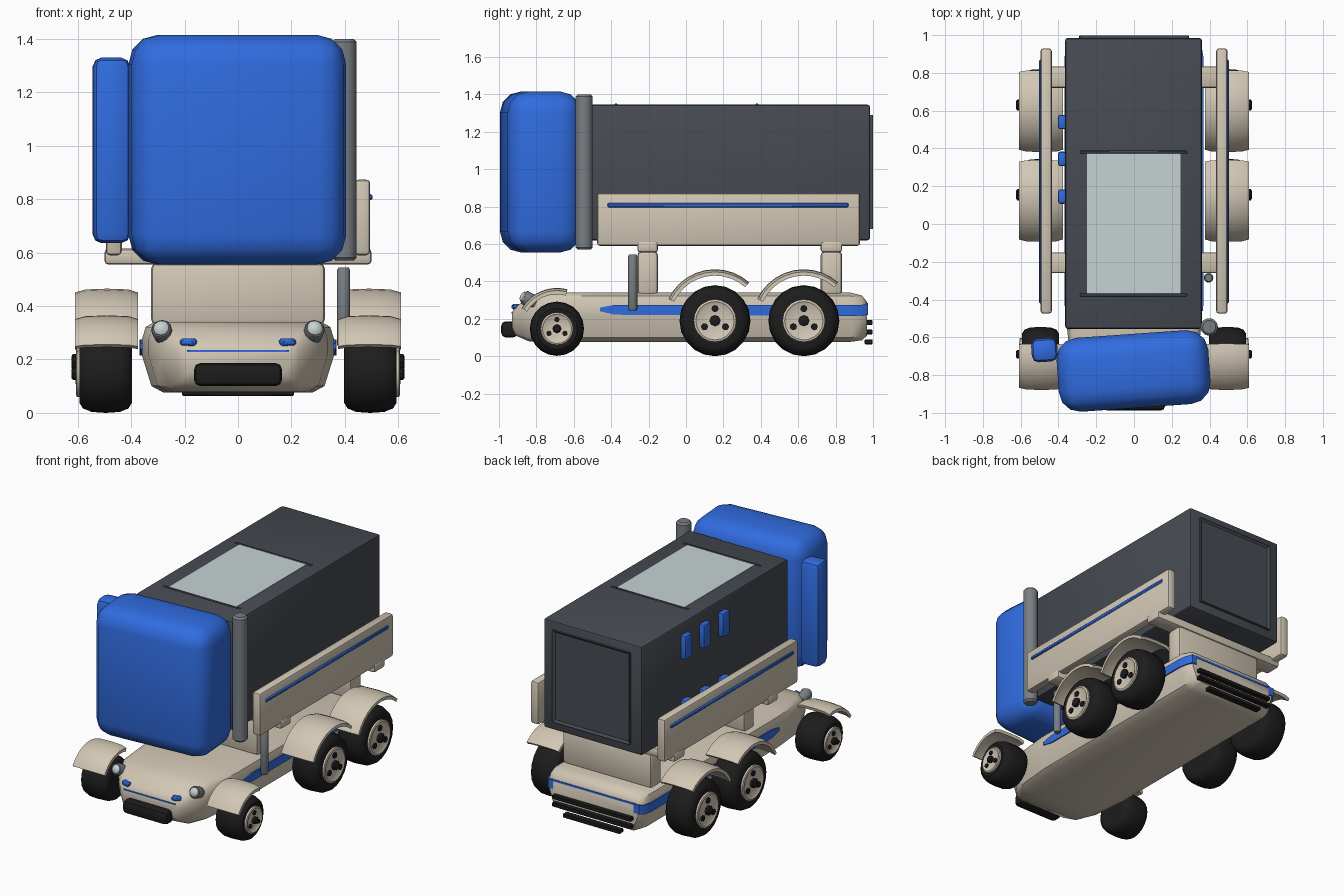
import bpy, bmesh, math
from mathutils import Matrix, Vector

if "Cube" in bpy.data.objects:
    bpy.data.objects.remove(bpy.data.objects["Cube"])

def material(name, r, g, b):
    m = bpy.data.materials.new(name)
    m.diffuse_color = (r, g, b, 1)
    m.use_nodes = True
    m.node_tree.nodes["Principled BSDF"].inputs["Base Color"].default_value = m.diffuse_color
    return m

BLUE = material("blue", 0.03, 0.15, 0.75)
CREAM = material("cream", 0.64, 0.57, 0.46)
DARK = material("dark", 0.062, 0.07, 0.085)
BLACK = material("black", 0.012, 0.012, 0.012)
GLASS = material("glass", 0.57, 0.65, 0.65)
STEEL = material("steel", 0.19, 0.21, 0.23)

def finish(name, bm, mat, loc=(0, 0, 0), rot=(0, 0, 0), angle=40):
    bmesh.ops.recalc_face_normals(bm, faces=bm.faces)
    me = bpy.data.meshes.new(name)
    bm.to_mesh(me)
    bm.free()
    me.materials.append(mat)
    me.shade_smooth()
    me.set_sharp_from_angle(angle=math.radians(angle))
    ob = bpy.data.objects.new(name, me)
    ob.location, ob.rotation_euler = loc, rot
    bpy.context.collection.objects.link(ob)
    return ob

def box(name, x, y, z, mat, bevel=0.012, seg=2, rz=0):
    """Bevelled box from (min, max) ranges."""
    bm = bmesh.new()
    size = [r[1] - r[0] for r in (x, y, z)]
    bmesh.ops.create_cube(bm, size=1, matrix=Matrix.Diagonal((*size, 1)))
    if bevel:
        bmesh.ops.bevel(bm, geom=bm.edges[:], offset=min(bevel, min(size) * .45),
                        segments=seg, profile=0.5, affect='EDGES')
    return finish(name, bm, mat, [sum(r) / 2 for r in (x, y, z)], (0, 0, rz))

def sided(s, a, b):
    return tuple(sorted((s * a, s * b)))

def loft(name, rings, mat, **kw):
    """Skin closed rings in order and cap both ends."""
    bm = bmesh.new()
    rows = [[bm.verts.new(p) for p in ring] for ring in rings]
    n = len(rows[0])
    for a, b in zip(rows, rows[1:]):
        for i in range(n):
            bm.faces.new((a[i], a[(i + 1) % n], b[(i + 1) % n], b[i]))
    bm.faces.new(rows[0])
    bm.faces.new(rows[-1])
    return finish(name, bm, mat, **kw)

def lathe_x(name, profile, mat, y, z, s, n=20):
    """Turn (x, radius) points around an axis along x."""
    ang = [2 * math.pi * i / n for i in range(n)]
    loft(name, [[(s * px, y + r * math.cos(a), z + r * math.sin(a)) for a in ang]
                for px, r in profile], mat)

def pipe(name, x, y, z0, z1, r, mat):
    prof = [(z0, r * .75), (z0 + .012, r), (z1 - .012, r), (z1, r * .75)]
    loft(name, [[(x + q * math.cos(i * math.pi / 10), y + q * math.sin(i * math.pi / 10), z)
                 for i in range(20)] for z, q in prof], mat)

# Lower hull, lofted front to back
def hull_ring(y, w, z0, z1):
    half = [(.78, 0), (.90, .09), (1, .53), (1, .75), (.96, .93), (.87, 1)]
    h = z1 - z0
    pts = [(w * a, z0 + h * b) for a, b in half]
    return [(x, y, z) for x, z in pts] + [(-x, y, z) for x, z in reversed(pts)]

loft("hull", [hull_ring(*r) for r in [
    (-.93, .20, .15, .235), (-.91, .23, .11, .265), (-.84, .29, .08, .315),
    (-.74, .335, .077, .34), (-.5, .36, .077, .34), (.88, .36, .077, .34),
    (.94, .35, .085, .325), (.968, .325, .11, .29)]], CREAM)
box("front_bumper", (-.165, .165), (-.988, -.90), (.10, .187), BLACK, .025)
box("nose_line", (-.19, .19), (-.934, -.92), (.228, .236), BLUE, 0)
box("tail_line", (-.31, .31), (.955, .972), (.272, .284), BLUE, 0)
for i, (w, z) in enumerate([(.29, .18), (.29, .13), (.21, .077)]):
    box(f"rear_bar_{i}", (-w, w), (.955, .998), (z - .013, z + .013), BLACK, .004, 1)

# Blocks and beams that carry the cargo box
for n, y0, y1 in [("front", -.26, -.15), ("rear", .72, .835)]:
    box(n + "_pedestal", (-.325, .325), (y0, y1), (.33, .56), CREAM, .02)
    box(n + "_cross_beam", (-.5, .5), (y0, y1), (.555, .615), CREAM, .015)

# Cargo box with roof window and rear door
box("cargo_box", (-.365, .36), (-.555, .985), (.62, 1.345), DARK, .015)
box("roof_window", (-.25, .245), (-.375, .38), (1.33, 1.347), GLASS, 0)
for y in (-.375, .38):
    box("window_edge", (-.285, .28), (y - .008, y + .008), (1.33, 1.35), DARK, .003, 1)
bm = bmesh.new()
bmesh.ops.create_cube(bm, size=1, matrix=Matrix.Diagonal((.57, .035, .61, 1)))
bm.faces.ensure_lookup_table()
door = [f for f in bm.faces if f.normal.y > .5]
bmesh.ops.inset_region(bm, faces=door, thickness=.02)
bmesh.ops.translate(bm, verts=door[0].verts, vec=(0, -.012, 0))
finish("rear_door", bm, DARK, (0, .981, .985), angle=20)

# Latches on the left wall
for y in (.54, .345, .145):
    for z in (1.19, .76):
        box("latch", (-.402, -.36), (y - .038, y + .038), (z - .08, z + .08), BLUE, .012)

# Cab block, its side pod and the stacks
tilt = math.radians(4)
box("cab", (-.405, .4), (-.974, -.582), (.555, 1.415), BLUE, .11, 3, tilt)
box("cab_side_pod", (-.543, -.405), (-.73, -.605), (.635, 1.33), BLUE, .035, 2, tilt)
pipe("tall_stack", .398, -.545, .57, 1.4, .046, STEEL)
pipe("short_stack", .395, -.285, .245, .545, .025, STEEL)

def fender(name, y, z, r, a0, a1, s):
    sec = [(.375, -.014), (.41, -.003), (.49, 0), (.57, -.003), (.61, -.014)]
    sec += [(x, d - .02) for x, d in reversed(sec)]
    rings = []
    for i in range(11):
        a = math.radians(a0 + (a1 - a0) * i / 10)
        rings.append([(s * x, y + (r + d) * math.cos(a), z + (r + d) * math.sin(a))
                      for x, d in sec])
    loft(name, rings, CREAM)

for s, side in ((1, "right"), (-1, "left")):
    # Side rail with a blue line
    box(side + "_rail", sided(s, .435, .495), (-.475, .93), (.59, .873), CREAM, .015)
    box(side + "_rail_line", sided(s, .48, .503), (-.42, .87), (.796, .82), BLUE, .006, 1)

    # Blue stripe along the hull
    loft(side + "_hull_stripe", [
        [(s * (w - .04), y, z0), (s * w, y, z0), (s * w, y, z1), (s * (w - .04), y, z1)]
        for y, w, z0, z1 in [(-.46, .366, .24, .26), (-.38, .368, .222, .275),
                             (.88, .368, .215, .275), (.94, .358, .215, .275),
                             (.974, .335, .222, .28)]], BLUE)
    box(side + "_nose_accent", sided(s, .155, .215), (-.926, -.89), (.25, .278), BLUE, .008,
        1, s * .3)

    # Headlight: housing and lens along one tilted axis
    axis = Vector((s * .1, -.8, .35)).normalized()
    turn = axis.to_track_quat('Z', 'Y').to_euler()
    for name, prof, mat in [
            ("housing", [(-.05, .034), (.01, .039), (.02, .034)], STEEL),
            ("lens", [(.0, .03), (.026, .029), (.036, .018), (.039, .004)], GLASS)]:
        loft(f"{side}_headlight_{name}",
             [[(r * math.cos(i * math.pi / 6), r * math.sin(i * math.pi / 6), h)
               for i in range(12)] for h, r in prof], mat,
             loc=(s * .285, -.85, .308), rot=turn)

    # Wheels: tyre, rim, cap, bolt holes and fender
    for n, y, z, r, a0, a1, fr in [("front", -.69, .147, .145, 75, 150, .218),
                                   ("middle", .155, .19, .19, 48, 155, .275),
                                   ("rear", .63, .19, .19, 48, 155, .275)]:
        tag = f"{side}_{n}"
        rim = r * .6
        lathe_x(tag + "_tyre", [(.40, r * .55), (.397, r * .75), (.41, r * .9), (.44, r * .98),
                                (.495, r), (.55, r * .98), (.58, r * .9), (.594, r * .75),
                                (.59, r * .55)], BLACK, y, z, s)
        lathe_x(tag + "_rim", [(.57, rim), (.603, rim), (.607, rim * .9), (.60, rim * .8),
                               (.60, rim * .2)], CREAM, y, z, s)
        lathe_x(tag + "_cap", [(.59, r * .16), (.618, r * .16), (.624, r * .11)],
                BLACK, y, z, s, 8)
        for k in range(3):
            a = math.radians(90 + 120 * k)
            lathe_x(f"{tag}_bolt_{k}", [(.59, r * .1), (.609, r * .1)], BLACK,
                    y + r * .34 * math.cos(a), z + r * .34 * math.sin(a), s, 8)
        fender(tag + "_fender", y, z, fr, a0, a1, s)
